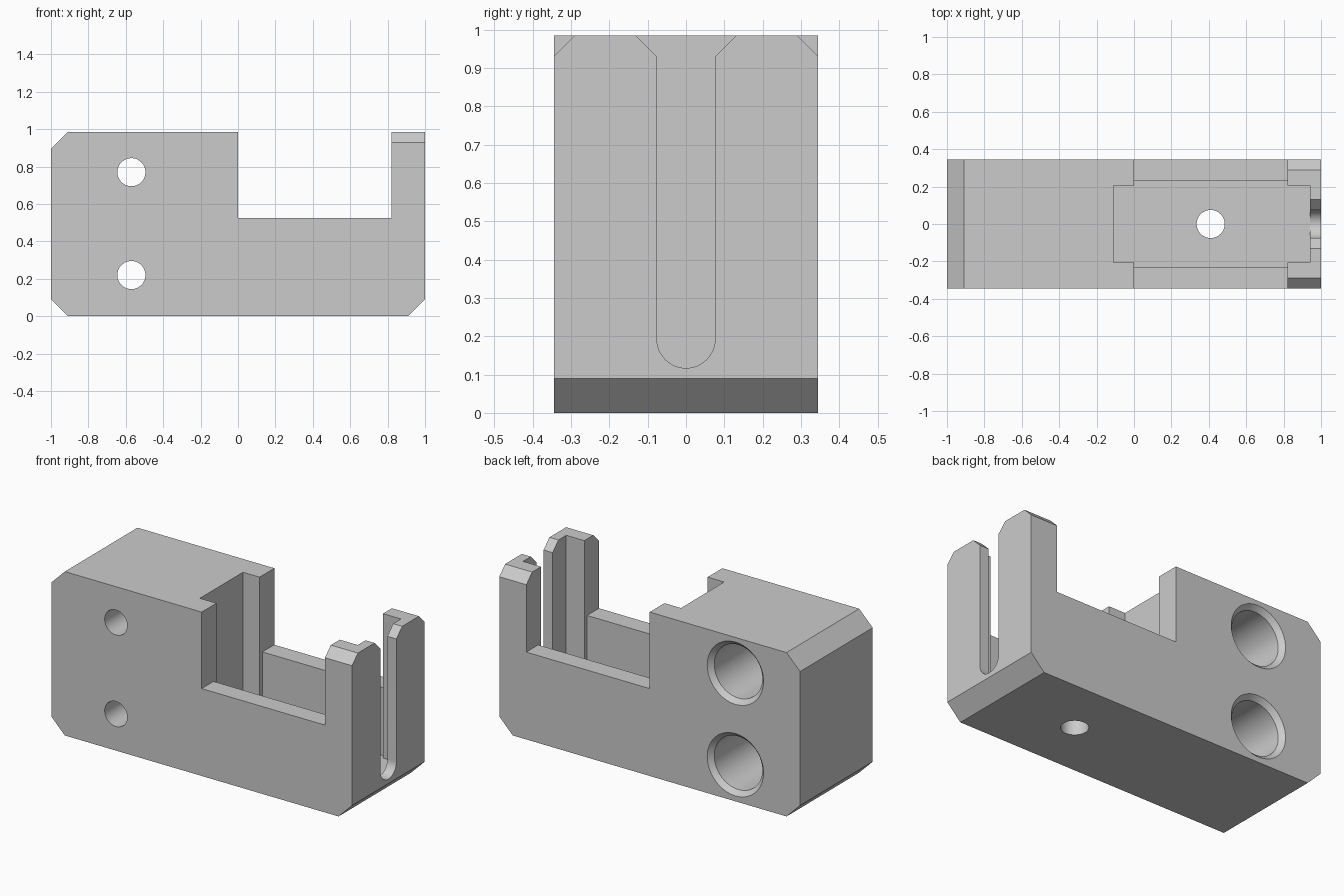
import bpy, bmesh, math
from mathutils import Vector

if "Cube" in bpy.data.objects:
    bpy.data.objects.remove(bpy.data.objects["Cube"])

grey = bpy.data.materials.new("light grey")
grey.diffuse_color = (0.6, 0.6, 0.6, 1)
grey.use_nodes = True
grey.node_tree.nodes["Principled BSDF"].inputs["Base Color"].default_value = grey.diffuse_color

W, H = 0.345, 0.985      # half depth, height
HOLE_R = 0.075


def prism(name, pts, axis, lo, hi):
    """Extrude a 2D outline along axis: 'x' takes (y,z), 'y' (x,z), 'z' (x,y)."""
    def place(p, t):
        a, b = p
        return {'x': (t, a, b), 'y': (a, t, b), 'z': (a, b, t)}[axis]
    bm = bmesh.new()
    low = [bm.verts.new(place(p, lo)) for p in pts]
    high = [bm.verts.new(place(p, hi)) for p in pts]
    bm.faces.new(low)
    bm.faces.new(high)
    n = len(pts)
    for i in range(n):
        j = (i + 1) % n
        bm.faces.new((low[i], low[j], high[j], high[i]))
    bmesh.ops.recalc_face_normals(bm, faces=bm.faces)
    me = bpy.data.meshes.new(name)
    bm.to_mesh(me)
    bm.free()
    me.materials.append(grey)
    ob = bpy.data.objects.new(name, me)
    bpy.context.collection.objects.link(ob)
    return ob


def rect(a0, a1, b0, b1):
    return [(a0, b0), (a1, b0), (a1, b1), (a0, b1)]


def cone(name, r1, r2, start, end):
    """Round cutter from start (r1) to end (r2)."""
    s, e = Vector(start), Vector(end)
    bpy.ops.mesh.primitive_cone_add(vertices=64, radius1=r1, radius2=r2, depth=(e - s).length,
                                    location=(s + e) / 2,
                                    rotation=(e - s).to_track_quat('Z', 'Y').to_euler())
    ob = bpy.context.object
    ob.name = name
    ob.data.materials.append(grey)
    return ob


# Main block with three chamfered long edges
c = 0.09
block = prism("holder_block", [(-1 + c, 0), (1 - c, 0), (1, c), (1, H), (-1 + c, H), (-1, H - c), (-1, c)],
              'y', -W, W)
cutters = []

# Open side window across the whole depth
cutters.append(prism("window_cutter", rect(0, 0.82, 0.525, 1.2), 'y', -0.6, 0.6))

# Stepped inner pocket
yn, yw = 0.205, 0.232
half = [(-0.11, yn), (0, yn), (0, yw), (0.82, yw), (0.82, yn), (0.94, yn)]
cutters.append(prism("pocket_cutter", half + [(x, -y) for x, y in reversed(half)], 'z', 0.117, 1.3))

# Round-bottomed cable slot with a flared mouth
r, zc = 0.076, 0.193
arc = [(r * math.cos(a), zc + r * math.sin(a))
       for a in (math.pi + math.pi * i / 24 for i in range(25))]
flare = [(r, 0.93), (0.232, 1.086), (-0.232, 1.086), (-r, 0.93)]
cutters.append(prism("slot_cutter", arc + flare, 'x', 0.9, 1.1))

# Chamfered outer corners on the two end posts
for s in (-1, 1):
    cutters.append(prism("post_chamfer_cutter",
                         [(s * 0.245, 1.03), (s * 0.395, 0.88), (s * 0.395, 1.03)], 'x', 0.81, 1.1))

# Two screw holes with chamfered wide bores at the back
for z in (0.22, 0.77):
    x = -0.57
    cutters.append(cone("screw_hole_cutter", HOLE_R, HOLE_R, (x, -0.5, z), (x, 0.1, z)))
    cutters.append(cone("wide_bore_cutter", 0.16, 0.16, (x, -0.105, z), (x, 0.5, z)))
    cutters.append(cone("bore_chamfer_cutter", 0.16, 0.196, (x, W - 0.028, z), (x, W + 0.009, z)))

# Hole through the pocket floor
cutters.append(cone("floor_hole_cutter", HOLE_R, HOLE_R, (0.41, 0, -0.2), (0.41, 0, 0.3)))

# Apply every cut, then discard the cutters
bpy.context.view_layer.objects.active = block
for cut in cutters:
    m = block.modifiers.new("cut", 'BOOLEAN')
    m.operation = 'DIFFERENCE'
    m.solver = 'EXACT'
    m.object = cut
    bpy.ops.object.modifier_apply(modifier=m.name)
for cut in cutters:
    bpy.data.objects.remove(cut, do_unlink=True)

# Smooth bores, sharp edges elsewhere
bpy.ops.object.select_all(action='DESELECT')
block.select_set(True)
bpy.ops.object.shade_smooth_by_angle(angle=math.radians(25))
